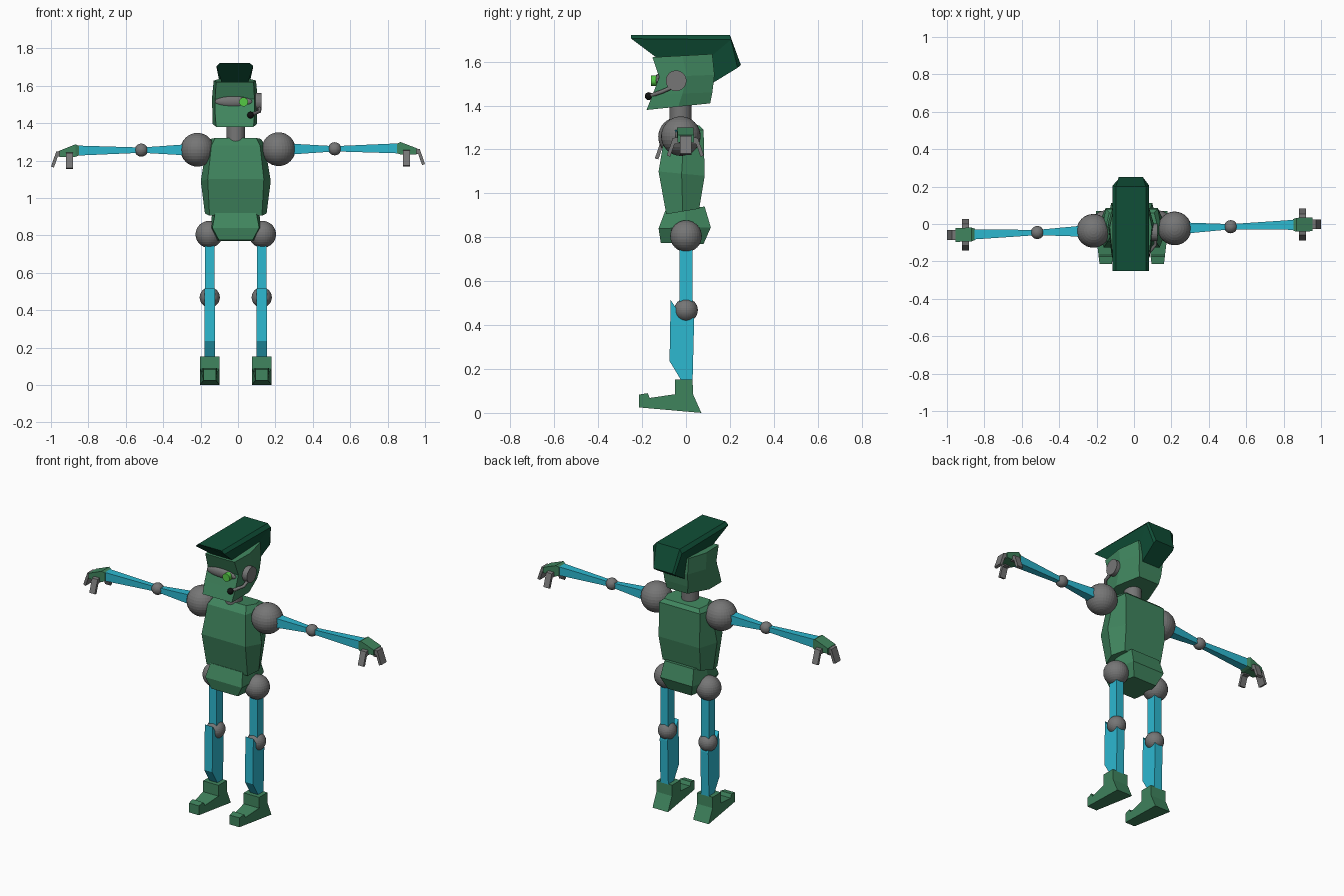
import bpy, bmesh
from math import radians
from mathutils import Vector

cube = bpy.data.objects.get("Cube")
if cube:
    bpy.data.objects.remove(cube, do_unlink=True)


def material(name, rgb):
    m = bpy.data.materials.new(name)
    m.use_nodes = True
    m.diffuse_color = (*rgb, 1)
    m.node_tree.nodes["Principled BSDF"].inputs["Base Color"].default_value = (*rgb, 1)
    return m


GREEN = material("green", (0.051, 0.235, 0.112))
DARK = material("dark green", (0.005, 0.078, 0.038))
CYAN = material("cyan", (0.026, 0.48, 0.63))
GREY = material("grey", (0.18, 0.18, 0.18))
LIME = material("lime", (0.09, 0.58, 0.06))
BLACK = material("black", (0.006, 0.006, 0.006))
MID = -0.012  # body centre line


def finish(name, bm, mat):
    bmesh.ops.recalc_face_normals(bm, faces=bm.faces[:])
    mesh = bpy.data.meshes.new(name)
    bm.to_mesh(mesh)
    bm.free()
    mesh.materials.append(mat)
    ob = bpy.data.objects.new(name, mesh)
    bpy.context.collection.objects.link(ob)
    return ob


def loft(name, rings, mat):
    """Skin equal-sized point rings and cap both ends."""
    bm = bmesh.new()
    vs = [[bm.verts.new(p) for p in ring] for ring in rings]
    n = len(vs[0])
    for a, b in zip(vs, vs[1:]):
        for i in range(n):
            j = (i + 1) % n
            bm.faces.new((a[i], a[j], b[j], b[i]))
    bm.faces.new(vs[0])
    bm.faces.new(vs[-1])
    return finish(name, bm, mat)


def body_ring(cx, zf, zb, yf, yb, hf, hs, hb):
    """Six-sided section: front, side and back half widths."""
    ym, zm = (yf + yb) / 2, (zf + zb) / 2
    half = [(hf, yf, zf), (hs, ym, zm), (hb, yb, zb)]
    return [(cx + x, y, z) for x, y, z in half] + \
           [(cx - x, y, z) for x, y, z in reversed(half)]


def ball(name, loc, r, mat=GREY, scale=(1, 1, 1), segs=32):
    bm = bmesh.new()
    bmesh.ops.create_uvsphere(bm, u_segments=segs, v_segments=segs // 2, radius=r)
    ob = finish(name, bm, mat)
    ob.location, ob.scale = loc, scale
    return ob


def cylinder(name, loc, r, depth, mat, rot=(0, 0, 0)):
    bm = bmesh.new()
    bmesh.ops.create_cone(bm, cap_ends=True, segments=32, radius1=r, radius2=r, depth=depth)
    ob = finish(name, bm, mat)
    ob.location = loc
    ob.rotation_euler = [radians(a) for a in rot]
    return ob


# Torso and pelvis
loft("torso", [body_ring(MID, *s) for s in (
    (0.905, 0.93, -0.09, 0.06, 0.14, 0.165, 0.13),
    (1.10, 1.08, -0.125, 0.085, 0.15, 0.187, 0.14),
    (1.28, 1.29, -0.095, 0.08, 0.13, 0.155, 0.14),
    (1.32, 1.31, -0.06, 0.06, 0.11, 0.135, 0.12))], GREEN)
loft("pelvis", [body_ring(MID, *s) for s in (
    (0.775, 0.77, -0.115, 0.08, 0.09, 0.10, 0.08),
    (0.84, 0.845, -0.125, 0.113, 0.125, 0.135, 0.11),
    (0.92, 0.94, -0.095, 0.085, 0.11, 0.125, 0.10))], GREEN)

# Neck and head
cylinder("neck", (MID, -0.025, 1.35), 0.05, 0.14, GREY)
HX = -0.017
loft("head", [body_ring(HX, *s) for s in (
    (1.38, 1.41, -0.18, 0.11, 0.10, 0.118, 0.07),
    (1.45, 1.46, -0.152, 0.12, 0.105, 0.12, 0.08),
    (1.53, 1.54, -0.122, 0.13, 0.105, 0.122, 0.085),
    (1.62, 1.635, -0.153, 0.12, 0.10, 0.113, 0.085))], GREEN)

# Visor, eye and headset
ball("visor", (-0.024, -0.128, 1.515), 0.1, GREY, (1, 0.16, 0.28))
cylinder("eye", (0.03, -0.138, 1.513), 0.024, 0.045, LIME, (90, 0, 0))
cylinder("ear_piece", (0.108, -0.045, 1.513), 0.047, 0.036, GREY, (0, 90, 0))
curve = bpy.data.curves.new("microphone_arm", "CURVE")
curve.dimensions = "3D"
curve.bevel_depth = 0.009
curve.use_fill_caps = True
path = [(0.115, -0.05, 1.49), (0.115, -0.11, 1.463), (0.067, -0.168, 1.443)]
spline = curve.splines.new("POLY")
spline.points.add(len(path) - 1)
for pt, co in zip(spline.points, path):
    pt.co = (*co, 1)
curve.materials.append(GREY)
bpy.context.collection.objects.link(bpy.data.objects.new("microphone_arm", curve))
ball("microphone", (0.067, -0.17, 1.443), 0.018, BLACK, segs=16)


# Crest: base, flare and crown points at the front, rear corner and nape
def crest_ring(*pts):
    return [(HX + h, y, z) for h, y, z in pts] + \
           [(HX - h, y, z) for h, y, z in reversed(pts)]


loft("crest", [
    crest_ring((0.07, -0.13, 1.615), (0.098, -0.25, 1.705), (0.08, -0.25, 1.722)),
    crest_ring((0.07, 0.11, 1.62), (0.098, 0.205, 1.70), (0.08, 0.20, 1.722)),
    crest_ring((0.06, 0.125, 1.505), (0.07, 0.235, 1.572), (0.065, 0.25, 1.585))], DARK)


# Arms
def arm_point(x):
    return Vector((x, -0.03 + 0.03 * x, 1.259 + 0.007 * x))


def bar(name, s, sections, mat):
    """Square bar along the arm; sections of (distance, y half, top, bottom)."""
    rings = []
    for d, h, top, bottom in sections:
        c = arm_point(s * d)
        rings.append([c + Vector((0, y, z)) for y, z in
                      ((-h, bottom), (h, bottom), (h, top), (-h, top))])
    loft(name, rings, mat)


CLAW = [(-0.01, 0.0), (0.02, -0.005), (0.048, -0.085),
        (0.032, -0.09), (0.012, -0.032), (-0.01, -0.032)]


def claw(name, base, out, width):
    """Bent finger reaching outwards and down."""
    out = Vector(out)
    side = out.cross(Vector((0, 0, 1))) * width / 2
    loft(name, [[base + out * u + Vector((0, 0, z)) + side * k for u, z in CLAW]
                for k in (-1, 1)], GREY)


for s, tag in ((1, "left"), (-1, "right")):
    ball(tag + "_shoulder", arm_point(s * 0.217), 0.09)
    bar(tag + "_upper_arm", s, ((0.22, 0.033, 0.033, -0.033), (0.517, 0.014, 0.014, -0.014)), CYAN)
    ball(tag + "_elbow", arm_point(s * 0.517), 0.035)
    bar(tag + "_forearm", s, ((0.517, 0.014, 0.014, -0.014), (0.865, 0.027, 0.027, -0.027)), CYAN)
    bar(tag + "_hand", s, ((0.85, 0.03, 0.025, -0.025), (0.868, 0.037, 0.034, -0.033),
                           (0.955, 0.037, 0.0, -0.033)), GREEN)
    claw(tag + "_end_claw", arm_point(s * 0.952), (s, 0, 0), 0.052)
    for k, face in ((-1, "front"), (1, "back")):
        claw(tag + "_" + face + "_claw", arm_point(s * 0.90) + Vector((0, k * 0.037, -0.008)),
             (0, k, 0), 0.038)


# Legs
def side_prism(name, cx, profile, width, mat):
    """Side profile in y, z widened by a rule on y."""
    loft(name, [[(cx + k * width(y), y, z) for y, z in profile] for k in (-1, 1)], mat)


THIGH = [(-0.03, 0.46), (0.03, 0.46), (0.03, 0.81), (-0.03, 0.81)]
SHIN = [(-0.02, 0.145), (0.03, 0.145), (0.037, 0.42), (0.03, 0.47),
        (-0.04, 0.47), (-0.07, 0.515), (-0.075, 0.236)]
FOOT = [(0.07, 0.0), (0.032, 0.085), (0.03, 0.152), (-0.05, 0.152), (-0.05, 0.085),
        (-0.165, 0.068), (-0.175, 0.09), (-0.215, 0.083), (-0.215, 0.025)]

for s, tag in ((1, "left"), (-1, "right")):
    x = MID + s * 0.139
    ball(tag + "_hip", (MID + s * 0.143, 0, 0.805), 0.072)
    side_prism(tag + "_thigh", x, THIGH, lambda y: 0.026, CYAN)
    ball(tag + "_knee", (x, 0, 0.468), 0.054)
    side_prism(tag + "_shin", x, SHIN, lambda y: 0.027, CYAN)
    side_prism(tag + "_foot", x, FOOT, lambda y: min(0.053, 0.033 + (y + 0.215) * 0.12), GREEN)
